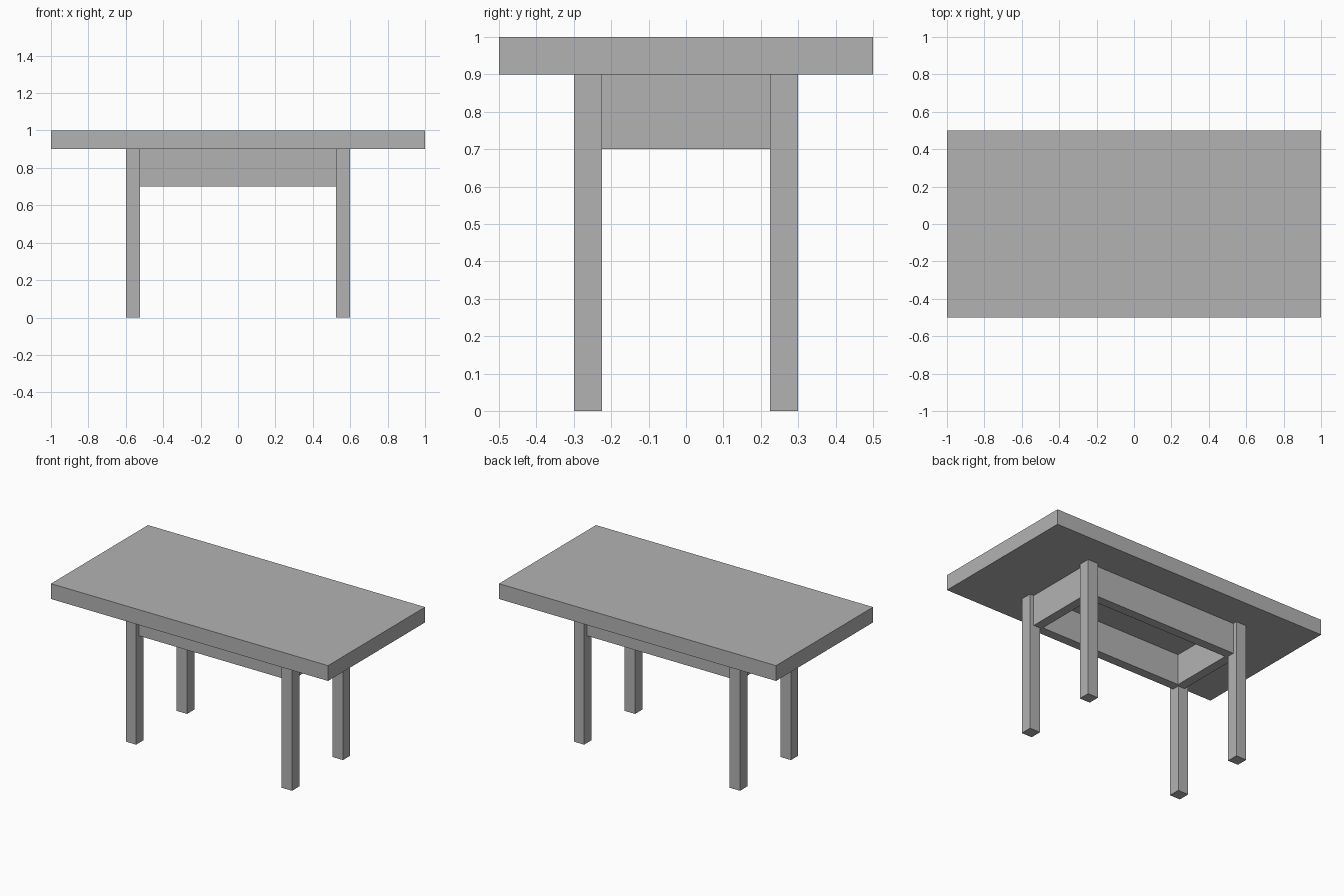
import bpy

cube = bpy.data.objects.get("Cube")
if cube:
    bpy.data.objects.remove(cube, do_unlink=True)

# One plain grey for the whole table
GREY = (0.45, 0.45, 0.45, 1.0)
grey = bpy.data.materials.new("plain_grey")
grey.use_nodes = True
grey.diffuse_color = GREY
bsdf = next(n for n in grey.node_tree.nodes if n.type == 'BSDF_PRINCIPLED')
bsdf.inputs["Base Color"].default_value = GREY


def box(name, low, high):
    """Axis-aligned box between two opposite corners."""
    centre = [(a + b) / 2 for a, b in zip(low, high)]
    bpy.ops.mesh.primitive_cube_add(size=1, location=centre)
    obj = bpy.context.object
    obj.name = name
    obj.scale = [abs(b - a) for a, b in zip(low, high)]
    bpy.ops.object.transform_apply(location=False, rotation=False, scale=True)
    obj.data.materials.append(grey)
    return obj


TOP_BOTTOM = 0.9          # underside of the tabletop
LEG_X, LEG_Y = 0.6, 0.3   # outer faces of the legs
LEG = 0.075               # leg width
APRON_LOW = 0.7
INSET, THICK = 0.0275, 0.06

# Tabletop
box("tabletop", (-1, -0.5, TOP_BOTTOM), (1, 0.5, 1))

# Four square legs
for sx, side in ((-1, "right"), (1, "left")):
    for sy, end in ((-1, "front"), (1, "back")):
        box(f"{end}_{side}_leg",
            (sx * (LEG_X - LEG), sy * (LEG_Y - LEG), 0),
            (sx * LEG_X, sy * LEG_Y, TOP_BOTTOM))

# Apron rails, set back from the leg faces and tenoned into the legs
out_x, out_y = LEG_X - INSET, LEG_Y - INSET
in_x, in_y = out_x - THICK, out_y - THICK
for s, long_name, short_name in ((-1, "front", "right"), (1, "back", "left")):
    box(f"{long_name}_apron", (-out_x, s * in_y, APRON_LOW),
        (out_x, s * out_y, TOP_BOTTOM))
    box(f"{short_name}_apron", (s * in_x, -in_y, APRON_LOW),
        (s * out_x, in_y, TOP_BOTTOM))
